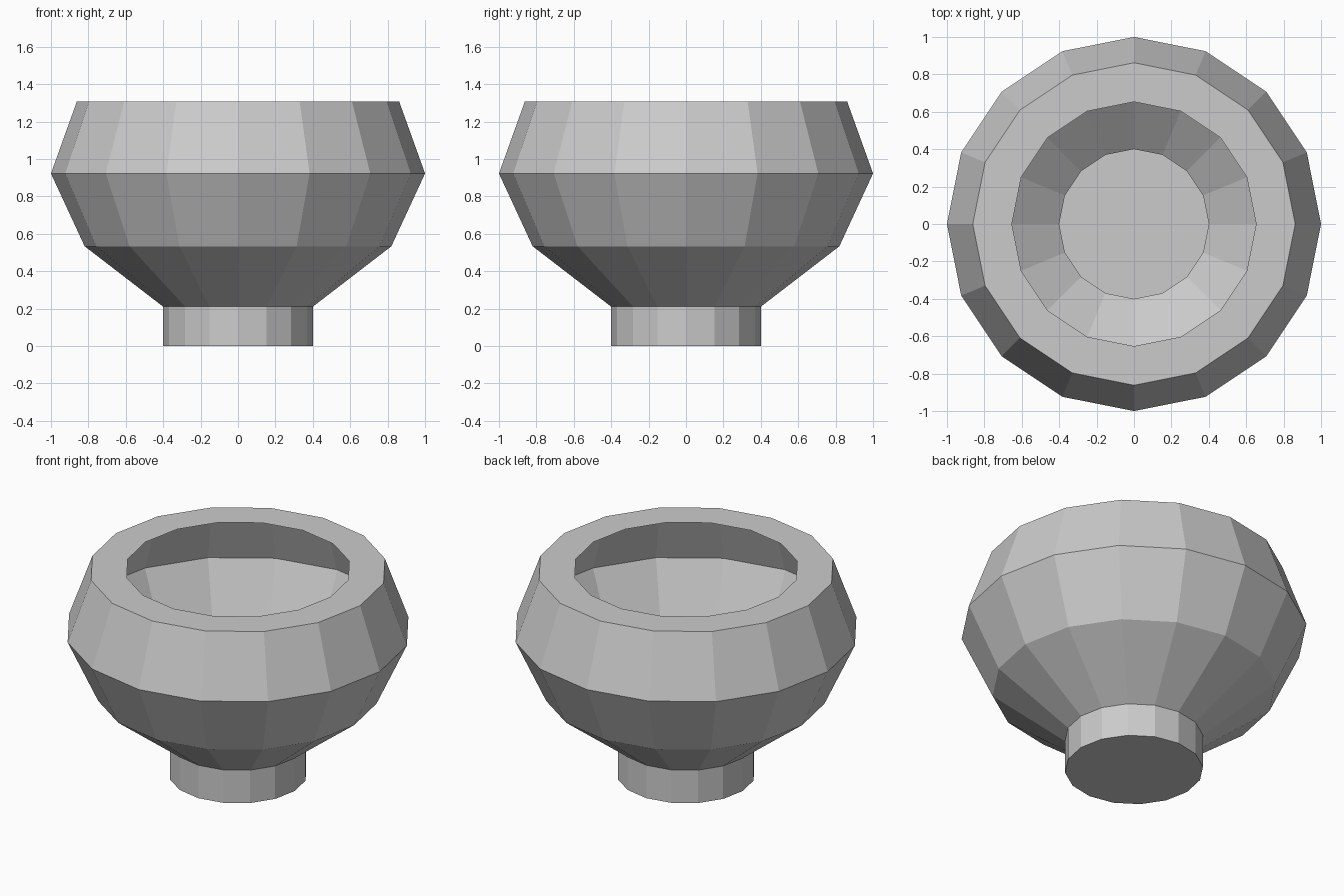
import bpy, bmesh
from math import cos, sin, pi

if "Cube" in bpy.data.objects:
    bpy.data.objects.remove(bpy.data.objects["Cube"])

SIDES = 16
# Radius and height, from the foot up the outer wall and in over the flat rim
PROFILE = [(0.40, 0.0), (0.40, 0.21), (0.82, 0.533), (1.0, 0.922),
           (0.862, 1.306), (0.653, 1.306)]


def ring(bm, radius, z):
    return [bm.verts.new((radius * cos(2 * pi * i / SIDES),
                          radius * sin(2 * pi * i / SIDES), z))
            for i in range(SIDES)]


# Thin-walled bowl with an inward lip and an open mouth
bm = bmesh.new()
rings = [ring(bm, r, z) for r, z in PROFILE]
for low, high in zip(rings, rings[1:]):
    for i in range(SIDES):
        j = (i + 1) % SIDES
        bm.faces.new((low[i], low[j], high[j], high[i]))

# Closed bottom of the foot
bm.faces.new(rings[0][::-1])

mesh = bpy.data.meshes.new("bowl")
bm.to_mesh(mesh)
bm.free()
bowl = bpy.data.objects.new("bowl", mesh)
bpy.context.collection.objects.link(bowl)
